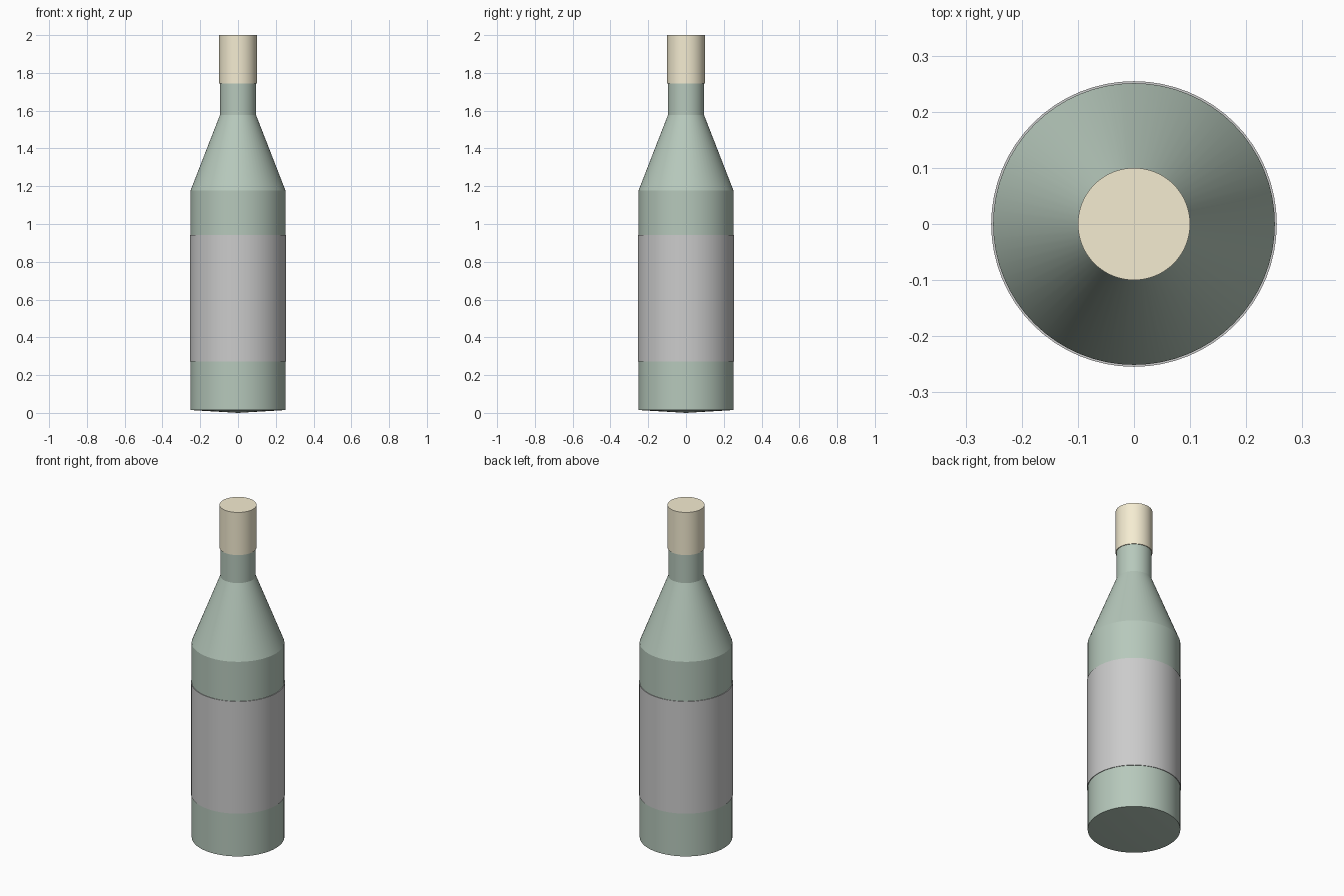
import bpy, bmesh, math

if "Cube" in bpy.data.objects:
    bpy.data.objects.remove(bpy.data.objects["Cube"])

SIDES = 64


def material(name, color):
    m = bpy.data.materials.new(name)
    m.diffuse_color = (*color, 1)
    m.use_nodes = True
    m.node_tree.nodes["Principled BSDF"].inputs["Base Color"].default_value = m.diffuse_color
    return m


def lathe(name, profile, mat=None):
    """Revolve (radius, z) points around the z axis."""
    bm = bmesh.new()
    verts = [bm.verts.new((r, 0, z)) for r, z in profile]
    edges = [bm.edges.new(pair) for pair in zip(verts, verts[1:])]
    bmesh.ops.spin(bm, geom=verts + edges, cent=(0, 0, 0), axis=(0, 0, 1),
                   angle=math.tau, steps=SIDES, use_duplicate=False)
    bmesh.ops.remove_doubles(bm, verts=bm.verts, dist=1e-4)
    bmesh.ops.recalc_face_normals(bm, faces=bm.faces)
    mesh = bpy.data.meshes.new(name)
    bm.to_mesh(mesh)
    bm.free()
    obj = bpy.data.objects.new(name, mesh)
    bpy.context.collection.objects.link(obj)
    if mat:
        mesh.materials.append(mat)
    bpy.ops.object.select_all(action='DESELECT')
    obj.select_set(True)
    bpy.context.view_layer.objects.active = obj
    bpy.ops.object.shade_smooth_by_angle(angle=math.radians(20))
    return obj


green = material("green_glass", (0.47, 0.58, 0.50))
tan = material("tan_cap", (0.91, 0.84, 0.64))

# Glass body with a very slightly pointed base, sloped shoulder and neck
lathe("bottle_body", [(0, 0), (0.251, 0.015), (0.251, 1.178), (0.096, 1.576),
                      (0.096, 1.76), (0, 1.76)], green)

# Paper label, a thin band standing just proud of the glass
lathe("label", [(0.251, 0.272), (0.2545, 0.272), (0.2545, 0.942), (0.251, 0.942)])

# Cap over the top of the neck
lathe("cap", [(0, 1.745), (0.1, 1.745), (0.1, 2.0), (0, 2.0)], tan)
